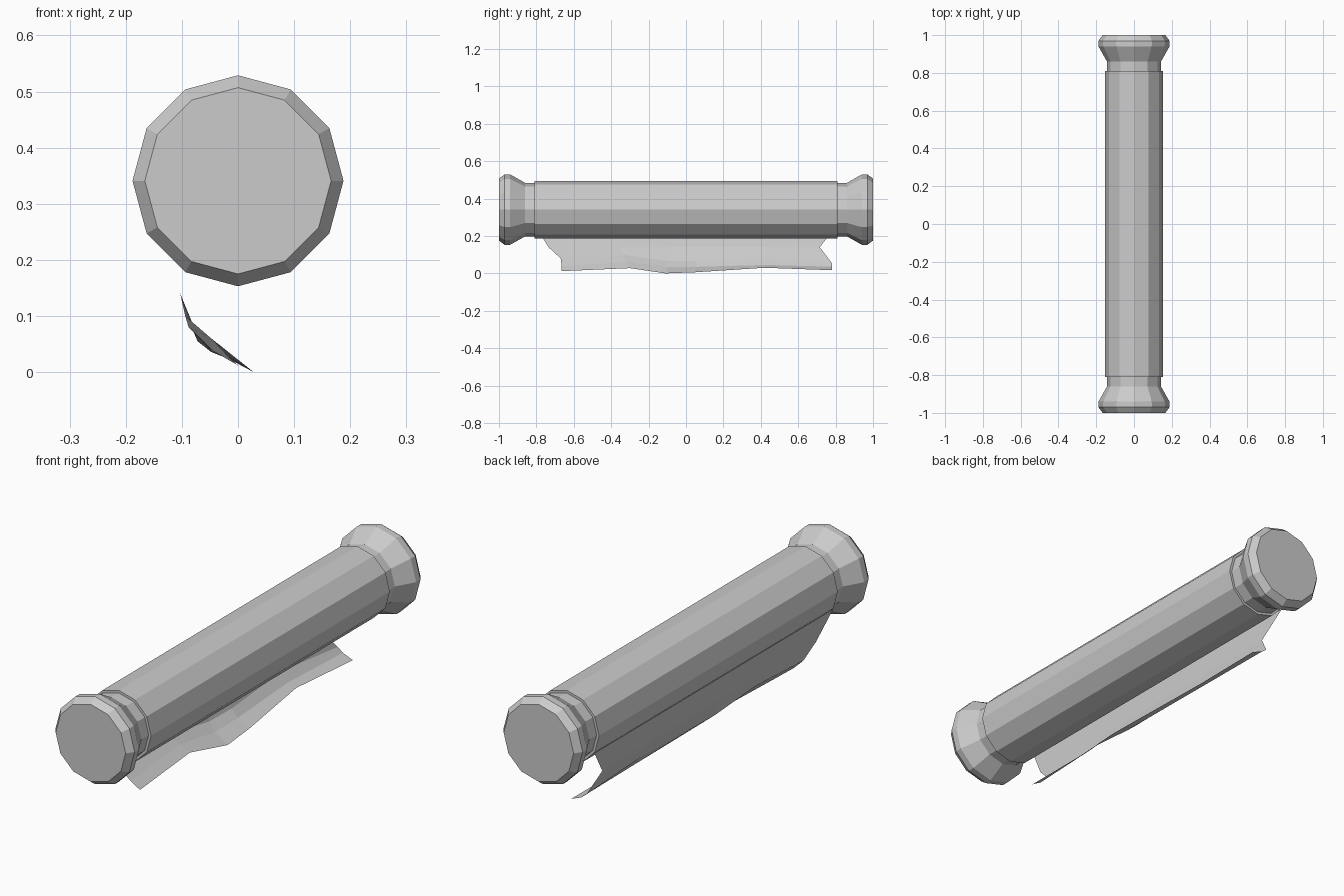
import bpy
from math import sin, cos, pi

if "Cube" in bpy.data.objects:
    bpy.data.objects.remove(bpy.data.objects["Cube"])

SIDES, CZ = 12, 0.341


def make(name, verts, faces):
    mesh = bpy.data.meshes.new(name)
    mesh.from_pydata(verts, [], faces)
    mesh.update()
    ob = bpy.data.objects.new(name, mesh)
    bpy.context.collection.objects.link(ob)
    return ob


def lathe(name, profile):
    """Closed low-poly turning around the roll axis; profile is (y, radius) with y rising."""
    verts = [(r * cos(2 * pi * i / SIDES), y, CZ + r * sin(2 * pi * i / SIDES))
             for y, r in profile for i in range(SIDES)]
    faces = [(k * SIDES + i, (k + 1) * SIDES + i,
              (k + 1) * SIDES + (i + 1) % SIDES, k * SIDES + (i + 1) % SIDES)
             for k in range(len(profile) - 1) for i in range(SIDES)]
    last = (len(profile) - 1) * SIDES
    faces.append(tuple(range(SIDES)))
    faces.append(tuple(reversed(range(last, last + SIDES))))
    return make(name, verts, faces)


# Rolled paper
lathe("paper_roll", [(-0.81, 0.154), (0.81, 0.154)])

# Flared end knobs
knob = [(-1.0, 0.166), (-0.97, 0.188), (-0.94, 0.188), (-0.86, 0.143), (-0.80, 0.143)]
lathe("front_knob", knob)
lathe("back_knob", [(-y, r) for y, r in reversed(knob)])

# Loose torn sheet: rows from the roll down to the ragged edge, points (x, y, z)
rows = [
    [(-0.132, y, 0.26) for y in (-0.81, -0.35, -0.08, 0.08, 0.42, 0.81)],
    [(-0.103, y, 0.14) for y in (-0.735, -0.35, -0.08, 0.07, 0.42, 0.715)],
    [(-0.088, -0.67, 0.08), (-0.094, -0.34, 0.10), (-0.075, -0.09, 0.065),
     (-0.072, 0.06, 0.065), (-0.085, 0.42, 0.085), (-0.072, 0.78, 0.055)],
    [(-0.045, -0.665, 0.038), (-0.05, -0.32, 0.062), (-0.038, -0.10, 0.035),
     (-0.04, 0.055, 0.035), (-0.055, 0.42, 0.045), (-0.048, 0.78, 0.036)],
    [(0.0, -0.665, 0.012), (-0.018, -0.30, 0.028), (0.028, -0.11, 0.0),
     (0.018, 0.05, 0.006), (-0.018, 0.42, 0.03), (0.0, 0.78, 0.017)],
]
n = len(rows[0])
make("loose_sheet", [p for row in rows for p in row],
     [(k * n + i, k * n + i + 1, (k + 1) * n + i + 1, (k + 1) * n + i)
      for k in range(len(rows) - 1) for i in range(n - 1)])
